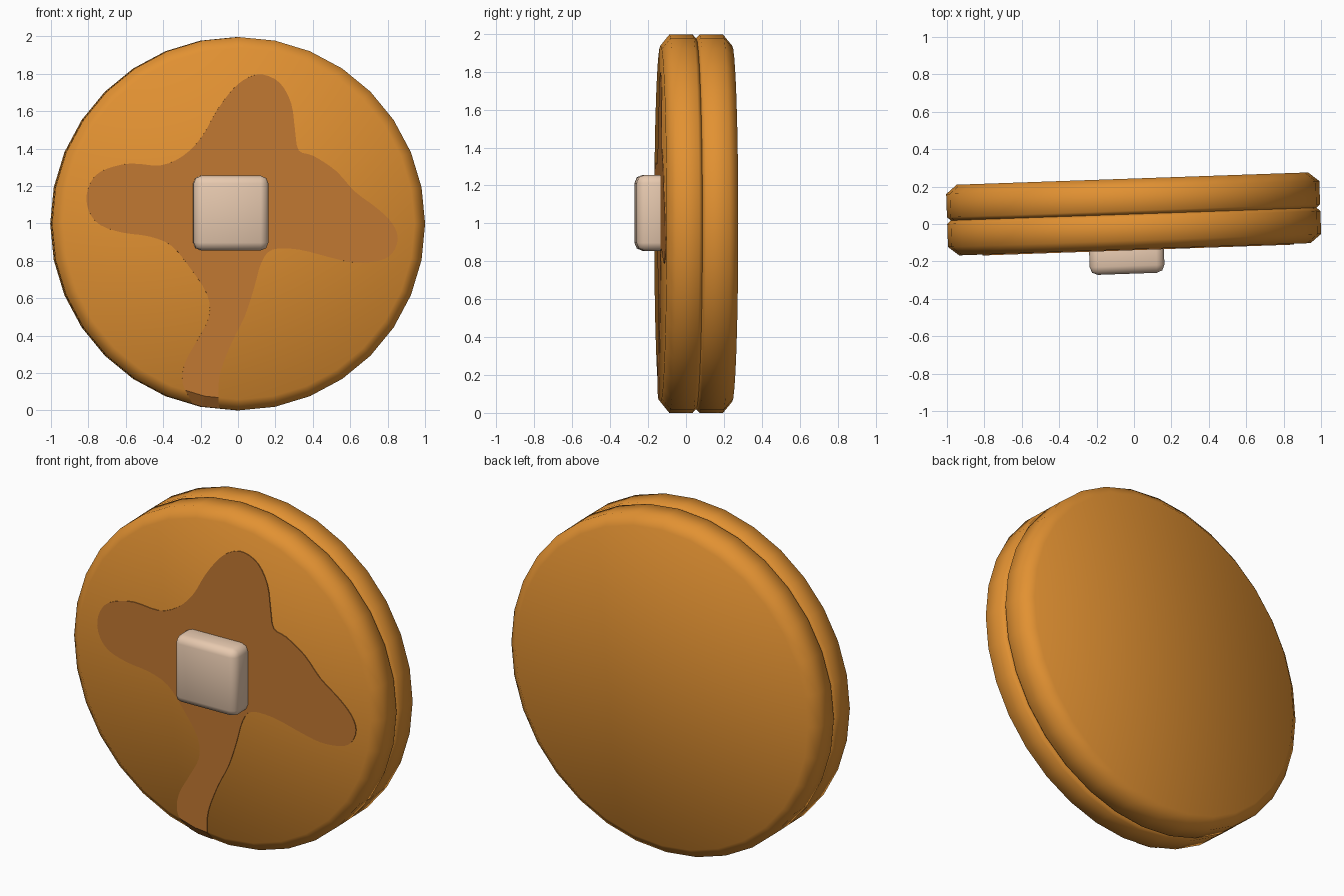
import bpy, bmesh, math
from mathutils import Vector, Matrix

if "Cube" in bpy.data.objects:
    bpy.data.objects.remove(bpy.data.objects["Cube"])

TILT = Matrix.Rotation(math.radians(2.0), 4, 'Z')
R, CZ = 0.998, 0.998


def material(name, rgb):
    m = bpy.data.materials.new(name)
    m.diffuse_color = (*rgb, 1)
    m.use_nodes = True
    m.node_tree.nodes["Principled BSDF"].inputs["Base Color"].default_value = m.diffuse_color
    return m


golden = material("golden_brown", (0.76, 0.285, 0.032))
amber = material("syrup_amber", (0.54, 0.19, 0.032))
cream = material("butter_cream", (0.82, 0.60, 0.44))


def make_object(name, bm, mat):
    bmesh.ops.recalc_face_normals(bm, faces=bm.faces)
    me = bpy.data.meshes.new(name)
    bm.to_mesh(me)
    bm.free()
    me.materials.append(mat)
    ob = bpy.data.objects.new(name, me)
    bpy.context.collection.objects.link(ob)
    ob.matrix_world = TILT
    return ob


def pancake(name, profile, mat, n=32):
    # profile: (radius, y) rings spun around the y axis, with flat caps
    bm = bmesh.new()
    rings = []
    for r, y in profile:
        rings.append([bm.verts.new((r * math.sin(2 * math.pi * i / n), y,
                                    CZ + r * math.cos(2 * math.pi * i / n)))
                      for i in range(n)])
    for a, b in zip(rings, rings[1:]):
        for i in range(n):
            j = (i + 1) % n
            bm.faces.new((a[i], a[j], b[j], b[i]))
    bm.faces.new(rings[0])
    bm.faces.new(rings[-1])
    for f in bm.faces:
        f.smooth = True
    return make_object(name, bm, mat)


def smooth_loop(pts, steps=3):
    # closed Catmull-Rom curve through the points
    out, n = [], len(pts)
    for i in range(n):
        a, b, c, d = (Vector(pts[(i + k) % n]) for k in (-1, 0, 1, 2))
        for s in range(steps):
            t = s / steps
            out.append(0.5 * (2 * b + (c - a) * t + (2 * a - 5 * b + 4 * c - d) * t * t
                              + (3 * b - a - 3 * c + d) * t ** 3))
    return out


# Two stacked pancakes
front_profile = [(0.94, -0.135), (R, -0.088), (R, 0.035), (R - 0.02, 0.053)]
pancake("front_pancake", front_profile, golden)
pancake("back_pancake", [(R - 0.02, 0.053), (R, 0.071), (R, 0.195), (0.94, 0.243)], golden)

# Syrup: blob outline cut out of a skin just above the front pancake
outline = [(0.13, 1.795), (0.22, 1.75), (0.28, 1.64), (0.30, 1.50), (0.32, 1.39), (0.40, 1.36),
           (0.52, 1.28), (0.62, 1.17), (0.74, 1.08), (0.82, 1.00), (0.85, 0.92), (0.82, 0.84),
           (0.75, 0.80), (0.62, 0.79), (0.48, 0.82), (0.32, 0.86), (0.18, 0.86), (0.12, 0.79),
           (0.08, 0.65), (0.03, 0.50), (-0.04, 0.36), (-0.10, 0.20), (-0.11, 0.08),
           (-0.11, -0.06), (-0.23, -0.06), (-0.25, 0.04), (-0.30, 0.14), (-0.29, 0.25),
           (-0.22, 0.38), (-0.16, 0.50), (-0.17, 0.62), (-0.26, 0.76), (-0.36, 0.88),
           (-0.48, 0.93), (-0.62, 0.95), (-0.74, 0.99), (-0.80, 1.06), (-0.815, 1.15),
           (-0.78, 1.24), (-0.71, 1.29), (-0.58, 1.32), (-0.42, 1.31), (-0.30, 1.36),
           (-0.20, 1.46), (-0.12, 1.60), (-0.03, 1.72), (0.05, 1.78)]
bm = bmesh.new()
face = bm.faces.new([bm.verts.new((x, -0.2, z)) for x, z in smooth_loop(outline)])
ext = bmesh.ops.extrude_face_region(bm, geom=[face])
bmesh.ops.translate(bm, vec=(0, 0.11, 0),
                    verts=[v for v in ext["geom"] if isinstance(v, bmesh.types.BMVert)])
syrup = make_object("syrup", bm, amber)
skin = pancake("syrup_cutter", [(r, y - 0.005) for r, y in front_profile], amber)
mod = syrup.modifiers.new("trim", 'BOOLEAN')
mod.operation, mod.solver, mod.object = 'INTERSECT', 'EXACT', skin
bpy.context.view_layer.update()
trimmed = bpy.data.meshes.new_from_object(
    syrup.evaluated_get(bpy.context.evaluated_depsgraph_get()))
syrup.modifiers.clear()
syrup.data = trimmed
for p in syrup.data.polygons:
    p.use_smooth = False
bpy.data.objects.remove(skin)

# Butter pat
bm = bmesh.new()
bmesh.ops.create_cube(bm, size=1)
bmesh.ops.scale(bm, vec=(0.40, 0.19, 0.40), verts=bm.verts)
bmesh.ops.translate(bm, vec=(-0.045, -0.17, 1.055), verts=bm.verts)
bmesh.ops.bevel(bm, geom=bm.edges[:], offset=0.042, segments=2, profile=0.5, affect='EDGES')
for f in bm.faces:
    f.smooth = True
make_object("butter_pat", bm, cream)
